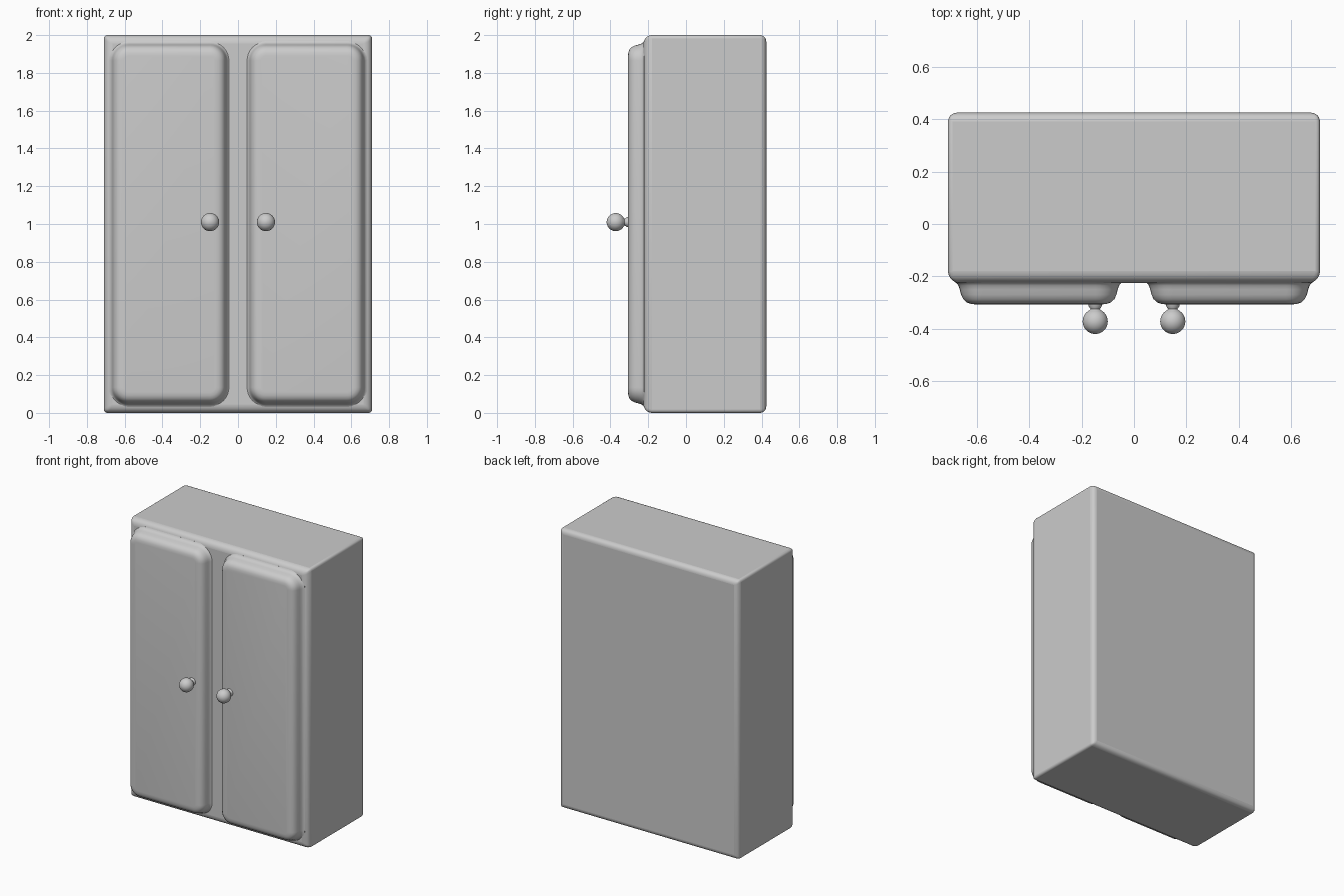
import bpy, bmesh, math
from mathutils import Vector

if "Cube" in bpy.data.objects:
    bpy.data.objects.remove(bpy.data.objects["Cube"])


def finish(bm, name, angle=40):
    bmesh.ops.recalc_face_normals(bm, faces=bm.faces)
    me = bpy.data.meshes.new(name)
    bm.to_mesh(me)
    bm.free()
    ob = bpy.data.objects.new(name, me)
    bpy.context.collection.objects.link(ob)
    bpy.ops.object.select_all(action='DESELECT')
    bpy.context.view_layer.objects.active = ob
    ob.select_set(True)
    bpy.ops.object.shade_smooth_by_angle(angle=math.radians(angle))
    return ob


def loft(bm, rings):
    """Skin closed rings of points and cap both ends."""
    loops = [[bm.verts.new(p) for p in ring] for ring in rings]
    n = len(loops[0])
    for a, b in zip(loops, loops[1:]):
        for i in range(n):
            j = (i + 1) % n
            bm.faces.new((a[i], a[j], b[j], b[i]))
    bm.faces.new(loops[0])
    bm.faces.new(loops[-1])


def rounded_rect(x0, x1, z0, z1, r, y, seg=8):
    pts = []
    centres = ((x1 - r, z1 - r), (x0 + r, z1 - r), (x0 + r, z0 + r), (x1 - r, z0 + r))
    for k, (cx, cz) in enumerate(centres):
        for i in range(seg + 1):
            a = math.pi / 2 * (k + i / seg)
            pts.append((cx + r * math.cos(a), y, cz + r * math.sin(a)))
    return pts


# cabinet: soft box, tighter rounding on the edges running front to back
bm = bmesh.new()
bmesh.ops.create_cube(bm, size=1)
for v in bm.verts:
    v.co = Vector((v.co.x * 1.42, 0.1 + v.co.y * 0.65, 1 + v.co.z * 2))
weight = bm.edges.layers.float.new("bevel_weight_edge")
for e in bm.edges:
    d = e.verts[0].co - e.verts[1].co
    front = max(v.co.y for v in e.verts) < 0
    e[weight] = 0.4 if abs(d.y) > 0.1 else (1.0 if front else 0.75)
cabinet = finish(bm, "cabinet")
bev = cabinet.modifiers.new("soft_edges", 'BEVEL')
bev.limit_method = 'WEIGHT'
bev.width = 0.045
bev.segments = 6

# doors: raised pillow panels flaring into the cabinet front
profile = [(0.0, -0.19), (0.0, -0.222), (0.008, -0.226), (0.015, -0.235),
           (0.02, -0.25), (0.025, -0.27), (0.033, -0.287), (0.046, -0.299),
           (0.062, -0.305), (0.08, -0.307)]
bm = bmesh.new()
loft(bm, [rounded_rect(0.042 + d, 0.685 - d, 0.03 + d, 1.97 - d, 0.105 - d, y)
          for d, y in profile])
doors = finish(bm, "doors", 50)

# knobs: ball on a short necked stem, turned about the y axis
turned = [(0.028, -0.295), (0.026, -0.312), (0.018, -0.325)]
for i in range(3, 20):
    a = math.pi * i / 20
    turned.append((0.048 * math.sin(a), -0.372 + 0.048 * math.cos(a)))
turned.append((0.003, -0.42))
bm = bmesh.new()
loft(bm, [[(0.148 + r * math.cos(2 * math.pi * k / 32), y,
            1.01 + r * math.sin(2 * math.pi * k / 32)) for k in range(32)]
          for r, y in turned])
knobs = finish(bm, "knobs")

# mirror the right-hand door and knob to the left
for ob in (doors, knobs):
    ob.modifiers.new("mirror", 'MIRROR')
